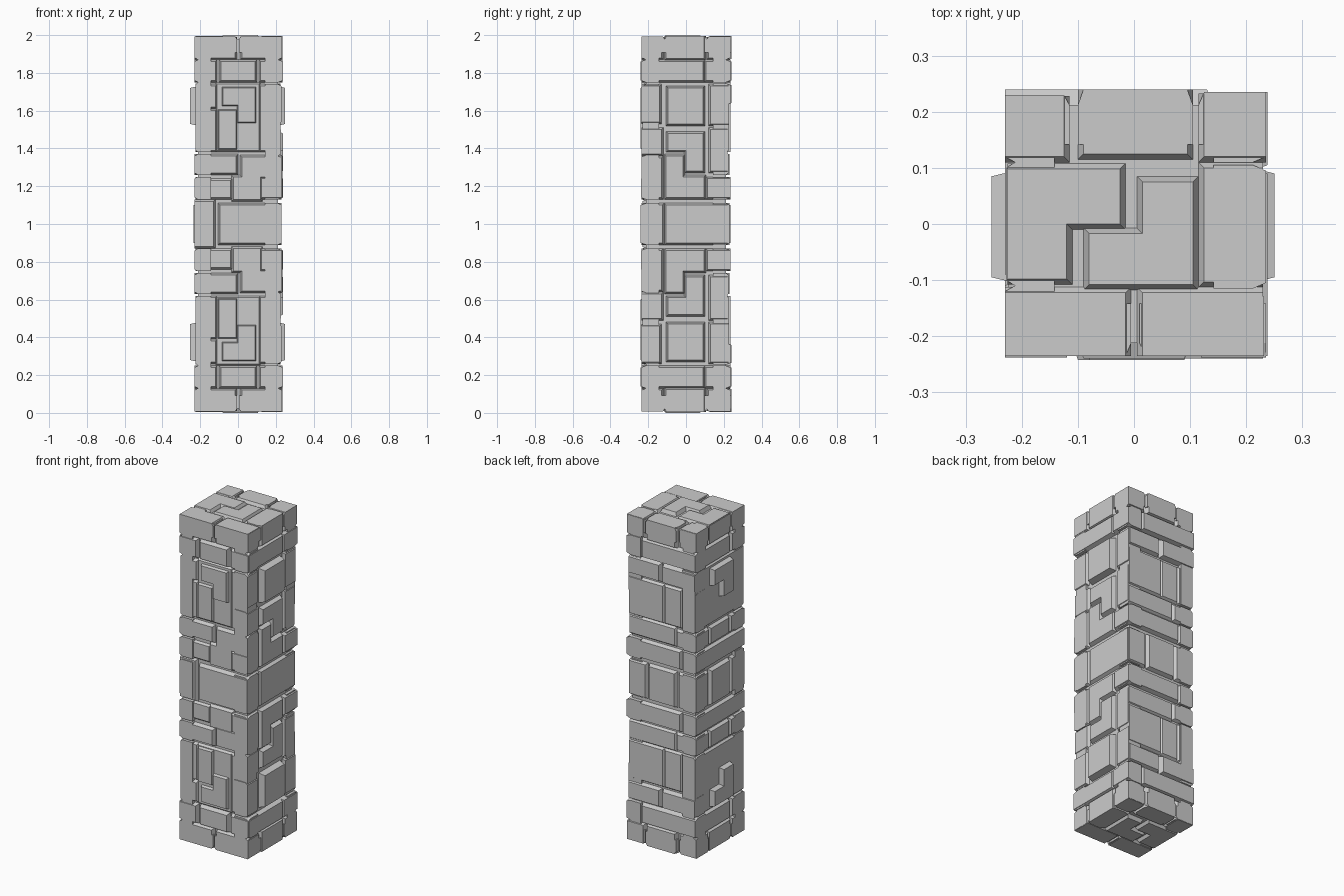
import bpy, bmesh

# Maps (across, height, distance outward) onto each face; heights are relative to mid-column
FACES = {
    "front": lambda u, v, d: (u, -d, v),
    "back": lambda u, v, d: (u, d, v),
    "right": lambda u, v, d: (d, u, v),
    "left": lambda u, v, d: (-d, u, v),
    "top": lambda u, v, d: (u, v, d),
}
CORE = 0.212


def rect(u0, u1, v0, v1):
    return [(u0, v0), (u1, v0), (u1, v1), (u0, v1)]


def flare(pts, amount, top):
    """Grow a right-angled outline, leaving edges on the column's corners alone."""
    area = sum(a[0] * b[1] - b[0] * a[1] for a, b in zip(pts, pts[1:] + pts[:1]))
    s = amount if area > 0 else -amount
    out = []
    for i, (u, v) in enumerate(pts):
        for a, b in ((pts[i - 1], (u, v)), ((u, v), pts[(i + 1) % len(pts)])):
            du, dv = b[0] - a[0], b[1] - a[1]
            if abs(du) < 1e-6:
                nu = u if abs(u) > 0.2 else u + (s if dv > 0 else -s)
            else:
                edge = abs(v) > 0.2 if top else v > 0.97
                nv = v if edge else v + (-s if du > 0 else s)
        out.append((nu, nv))
    return out


def add_stone(bm, face, pts, d):
    """One stone: flat face, sloped groove wall, straight sides sunk into the core."""
    top = face == "top"
    base = 0.978 if top else CORE
    wide = flare(pts, 0.010, top)
    rings = [[bm.verts.new(FACES[face](u, v, h)) for u, v in outline]
             for outline, h in ((pts, d), (wide, base), (wide, base - 0.07))]
    n = len(pts)
    bm.faces.new(rings[0])
    bm.faces.new(rings[2])
    for a, b in zip(rings, rings[1:]):
        for i in range(n):
            j = (i + 1) % n
            bm.faces.new((a[i], a[j], b[j], b[i]))


def build(name, face, stones, mirrored=True):
    bm = bmesh.new()
    for pts, d in stones:
        if face != "top":
            pts = [(u, z - 1) for u, z in pts]
        add_stone(bm, face, pts, d)
    bmesh.ops.recalc_face_normals(bm, faces=bm.faces)
    me = bpy.data.meshes.new(name)
    bm.to_mesh(me)
    bm.free()
    ob = bpy.data.objects.new(name, me)
    ob.location = (0, 0, 1)
    bpy.context.collection.objects.link(ob)
    if mirrored:
        m = ob.modifiers.new("mirror", "MIRROR")
        m.use_axis = (False, False, True)
        m.use_mirror_merge = False


def rects(rows):
    return [(rect(*r[:4]), r[4]) for r in rows]


# Core
bpy.ops.mesh.primitive_cube_add(size=1, location=(0, 0, 1))
core = bpy.context.object
core.name = "column_core"
core.scale = (2 * CORE, 2 * CORE, 1.956)

# Front stones
build("front_stones", "front", rects([
    (-.23, -.015, 1.88, 1.99, .235), (.02, .23, 1.88, 1.99, .235),
    (-.23, -.12, 1.76, 1.86, .238), (-.09, .09, 1.76, 1.86, .24), (.12, .235, 1.76, 1.86, .238),
    (-.225, -.12, 1.62, 1.73, .235), (-.11, .11, 1.39, 1.74, .225), (.12, .225, 1.39, 1.73, .23),
    (-.225, -.12, 1.39, 1.60, .23), (-.10, -.01, 1.40, 1.60, .242),
    (-.23, -.01, 1.27, 1.36, .235), (.02, .23, 1.25, 1.355, .235),
    (.125, .23, 1.14, 1.24, .238), (-.225, -.04, 1.14, 1.23, .225), (-.025, .12, 1.13, 1.25, .232),
]) + [([(-.08, 1.72), (-.08, 1.63), (0, 1.63), (0, 1.54), (.09, 1.54), (.09, 1.72)], .242)])
build("front_middle_stones", "front", rects([
    (-.23, -.13, .88, 1.12, .23), (-.095, .23, .9, 1.1, .24)]), False)

# Right stones
build("right_stones", "right", rects([
    (-.235, -.13, 1.88, 1.99, .232), (-.105, .095, 1.875, 1.995, .235), (.12, .23, 1.88, 1.99, .235),
    (-.235, .09, 1.76, 1.86, .238), (.105, .235, 1.76, 1.86, .238),
    (-.235, -.14, 1.54, 1.73, .23), (-.095, .09, 1.53, 1.72, .25), (.13, .225, 1.53, 1.73, .23),
    (-.235, -.13, 1.37, 1.50, .228), (.13, .22, 1.28, 1.5, .228),
    (-.235, -.13, 1.14, 1.35, .23), (.115, .235, 1.14, 1.24, .237),
]) + [
    ([(-.095, 1.48), (-.095, 1.39), (0, 1.39), (0, 1.28), (.09, 1.28), (.09, 1.48)], .237),
    ([(-.105, 1.36), (-.105, 1.14), (.095, 1.14), (.095, 1.25), (-.015, 1.25), (-.015, 1.36)], .235)])
build("right_middle_stones", "right", rects([
    (-.235, -.125, .9, 1.1, .23), (-.105, .22, .9, 1.1, .23)]), False)

# Back stones
build("back_stones", "back", rects([
    (-.23, -.125, 1.88, 1.99, .23), (-.09, .095, 1.875, 1.995, .24), (.125, .235, 1.88, 1.99, .235),
    (-.23, .13, 1.76, 1.86, .24), (.15, .235, 1.76, 1.86, .235),
    (-.225, -.01, 1.64, 1.735, .24), (.02, .225, 1.64, 1.735, .235),
    (0, .225, 1.39, 1.61, .228), (-.12, -.015, 1.39, 1.61, .226), (-.225, -.135, 1.39, 1.61, .228),
    (-.225, -.10, 1.27, 1.36, .23), (-.08, .225, 1.27, 1.37, .226),
    (-.12, .23, 1.14, 1.24, .235), (-.225, -.14, 1.14, 1.24, .23)]))
build("back_middle_stones", "back", rects([
    (-.225, -.115, .9, 1.1, .23), (-.085, .085, .9, 1.1, .235), (.115, .225, .9, 1.1, .23)]), False)

# Left stones
build("left_stones", "left", rects([
    (-.235, -.12, 1.88, 1.99, .23), (-.10, .10, 1.88, 1.99, .228), (.12, .23, 1.88, 1.99, .23),
    (-.235, -.12, 1.76, 1.86, .23), (-.09, .23, 1.76, 1.86, .23),
    (-.235, .235, 1.39, 1.74, .224), (-.085, .085, 1.27, 1.36, .23),
    (-.235, -.11, 1.27, 1.36, .23), (.11, .23, 1.27, 1.36, .228), (-.235, .23, 1.14, 1.24, .23),
]) + [([(.085, 1.72), (.085, 1.63), (-.005, 1.63), (-.005, 1.53), (-.095, 1.53), (-.095, 1.72)], .254)])
build("left_middle_stones", "left", rects([
    (-.235, -.115, .9, 1.1, .23), (-.085, .085, .9, 1.1, .235), (.115, .23, .9, 1.1, .228)]), False)

# Top and bottom stones
build("end_stones", "top", rects([
    (-.23, -.015, -.235, -.122, .992), (.015, .23, -.235, -.122, .992),
    (-.23, -.125, .12, .228, .992), (-.09, .095, .125, .24, .995), (.125, .235, .12, .233, .992),
    (.125, .23, -.103, .10, .995),
]) + [
    ([(-.225, .098), (-.225, -.098), (-.12, -.098), (-.12, 0), (-.025, 0), (-.025, .098)], .995),
    ([(.015, .075), (.015, -.017), (-.08, -.017), (-.08, -.108), (.105, -.108), (.105, .075)], 1.0)])
